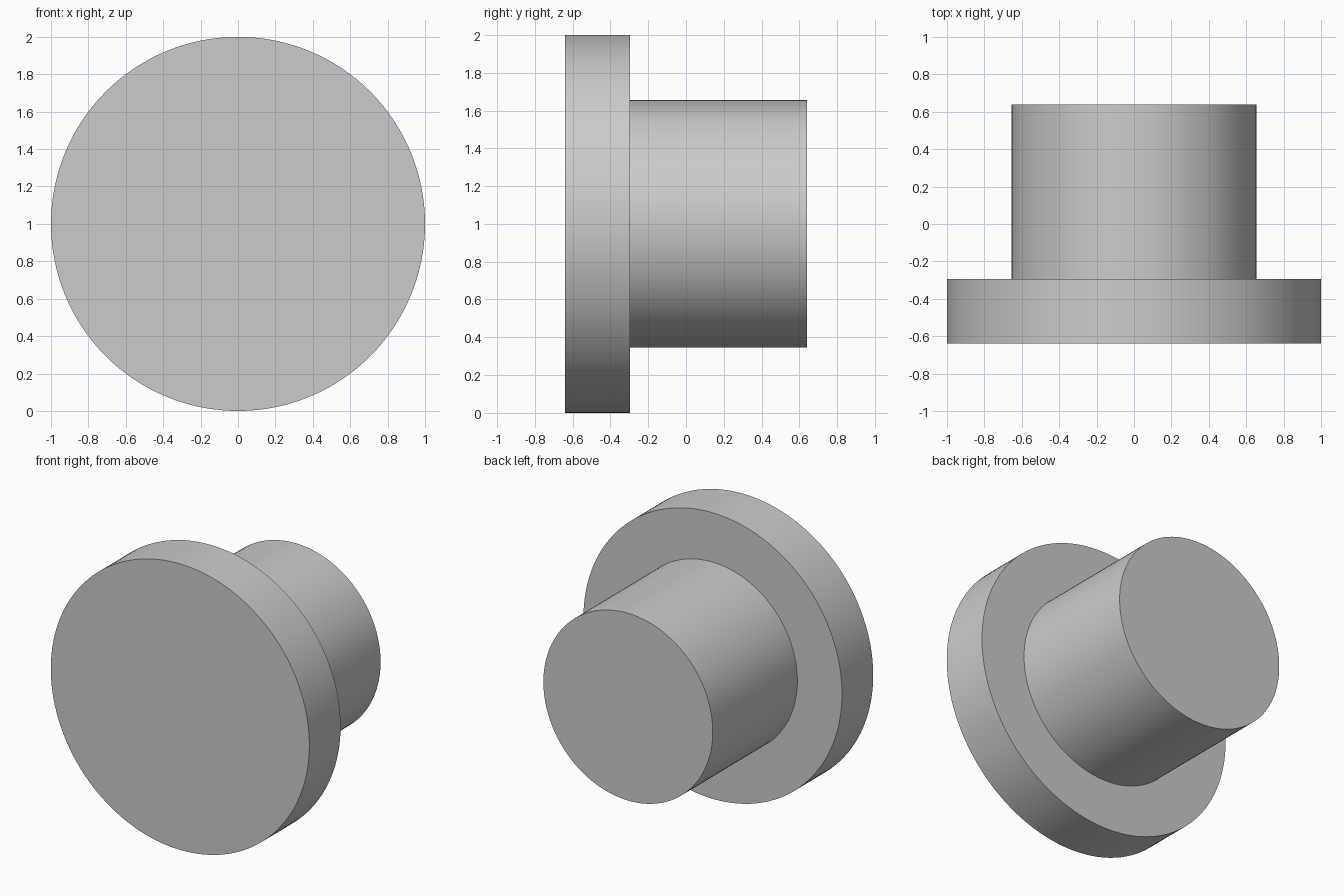
import bpy
import bmesh
from math import pi, radians
from mathutils import Matrix, Vector

cube = bpy.data.objects.get("Cube")
if cube:
    bpy.data.objects.remove(cube, do_unlink=True)

grey = bpy.data.materials.new("light_grey")
grey.use_nodes = True
colour = (0.6, 0.6, 0.6, 1.0)
grey.diffuse_color = colour
grey.node_tree.nodes["Principled BSDF"].inputs["Base Color"].default_value = colour

FLANGE_RADIUS, SHAFT_RADIUS = 1.0, 0.655
FRONT, STEP, BACK = -0.64, -0.295, 0.64
SEGMENTS = 128


def extrude_back(bm, face, distance):
    """Extrude a cap along +y and return the new cap."""
    new = bmesh.ops.extrude_face_region(bm, geom=[face])["geom"]
    verts = [g for g in new if isinstance(g, bmesh.types.BMVert)]
    bmesh.ops.translate(bm, verts=verts, vec=(0, distance, 0))
    return next(g for g in new if isinstance(g, bmesh.types.BMFace))


bm = bmesh.new()
# Front disc of the flange
bmesh.ops.create_circle(
    bm, cap_ends=True, radius=FLANGE_RADIUS, segments=SEGMENTS,
    matrix=Matrix.Translation((0, FRONT, 1)) @ Matrix.Rotation(pi / 2, 4, "X"))
disc = bm.faces[:][0]

# Flange rim
cap = extrude_back(bm, disc, STEP - FRONT)

# Flat shoulder around the shaft
new = bmesh.ops.extrude_face_region(bm, geom=[cap])["geom"]
bmesh.ops.delete(bm, geom=[cap] if cap.is_valid else [], context="FACES_ONLY")
cap = next(g for g in new if isinstance(g, bmesh.types.BMFace))
centre = Vector((0, STEP, 1))
for v in cap.verts:
    v.co = centre + (v.co - centre) * SHAFT_RADIUS / FLANGE_RADIUS

# Shaft
old_cap = cap
cap = extrude_back(bm, old_cap, BACK - STEP)
if old_cap.is_valid:
    bmesh.ops.delete(bm, geom=[old_cap], context="FACES_ONLY")

# Close the front if the extrusion opened it
bmesh.ops.holes_fill(bm, edges=bm.edges[:], sides=0)
bmesh.ops.recalc_face_normals(bm, faces=bm.faces[:])

mesh = bpy.data.meshes.new("flanged_shaft")
bm.to_mesh(mesh)
bm.free()
mesh.materials.append(grey)
body = bpy.data.objects.new("flanged_shaft", mesh)
bpy.context.collection.objects.link(body)

# Smooth round walls with crisp rims
bpy.ops.object.select_all(action="DESELECT")
body.select_set(True)
bpy.context.view_layer.objects.active = body
bpy.ops.object.shade_smooth_by_angle(angle=radians(30))
